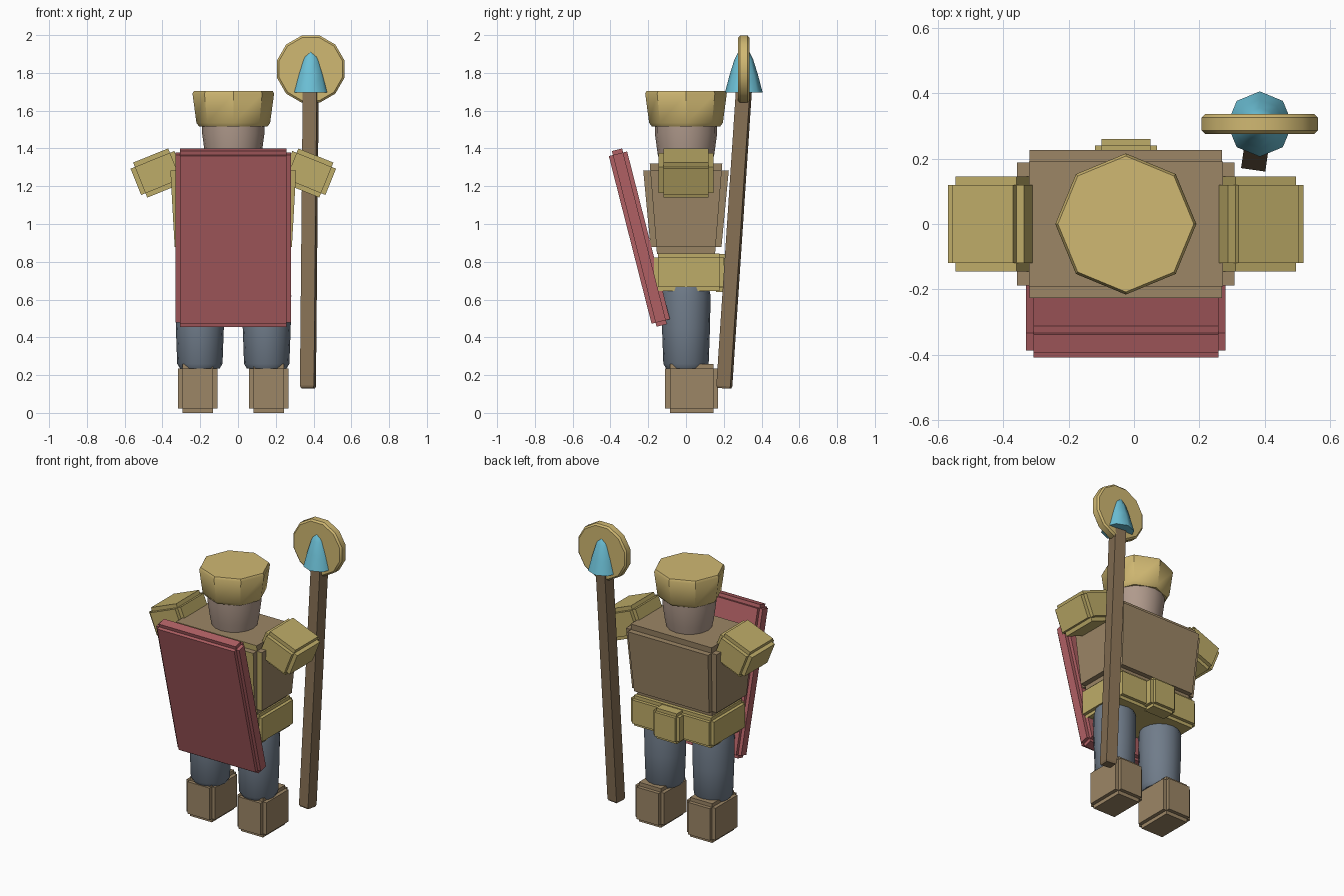
import bpy, bmesh, math
from mathutils import Matrix, Vector

cube = bpy.data.objects.get("Cube")
if cube:
    bpy.data.objects.remove(cube, do_unlink=True)


def material(name, r, g, b):
    lin = [((c / 255 + 0.055) / 1.055) ** 2.4 for c in (r, g, b)]
    m = bpy.data.materials.new(name)
    m.use_nodes = True
    m.diffuse_color = (*lin, 1)
    m.node_tree.nodes["Principled BSDF"].inputs["Base Color"].default_value = (*lin, 1)
    return m


GOLD = material("gold", 208, 184, 114)
OLIVE = material("dull_gold", 190, 172, 104)
LEATHER = material("leather_brown", 156, 134, 102)
WOOD = material("dark_wood", 134, 112, 84)
RED = material("shield_red", 176, 96, 100)
SLATE = material("slate_cloth", 112, 124, 138)
SKIN = material("skin", 176, 154, 140)
CRYSTAL = material("crystal_blue", 108, 192, 214)

BODY_X = -0.025


def finish(name, bm, *mats, smooth=None):
    mesh = bpy.data.meshes.new(name)
    bmesh.ops.recalc_face_normals(bm, faces=bm.faces[:])
    bm.to_mesh(mesh)
    bm.free()
    for m in mats:
        mesh.materials.append(m)
    obj = bpy.data.objects.new(name, mesh)
    bpy.context.collection.objects.link(obj)
    if smooth:
        bpy.ops.object.select_all(action='DESELECT')
        obj.select_set(True)
        bpy.context.view_layer.objects.active = obj
        bpy.ops.object.shade_smooth_by_angle(angle=math.radians(smooth))
    return obj


def notched_box(name, center, size, step, mat, tilt=Matrix(), foot=(1, 1), back=None):
    """Box with stepped edges: three crossed boxes, each full length on one axis."""
    bm = bmesh.new()
    for axis in range(3):
        dims = [size[i] - (0 if i == axis else 2 * step) for i in range(3)]
        bmesh.ops.create_cube(bm, size=1, matrix=Matrix.Diagonal((*dims, 1)))
    for v in bm.verts:
        t = 0.5 - v.co.z / size[2]
        v.co.x *= 1 + (foot[0] - 1) * t
        v.co.y *= 1 + (foot[1] - 1) * t
    if back:
        bm.normal_update()
        for f in bm.faces:
            f.material_index = int(f.normal.y < -0.8)
    bm.transform(Matrix.Translation(center) @ tilt)
    return finish(name, bm, *([mat, back] if back else [mat]))


def turned(name, center, profile, sides, mat, turn=Matrix(), smooth=50, phase=0.0):
    """Closed lathe of (radius, height) points around z."""
    bm = bmesh.new()
    rings = []
    for r, z in profile:
        angles = [phase + math.tau * i / sides for i in range(sides)]
        rings.append([bm.verts.new((r * math.cos(a), r * math.sin(a), z)) for a in angles])
    for low, high in zip(rings, rings[1:]):
        for i in range(sides):
            j = (i + 1) % sides
            bm.faces.new((low[i], low[j], high[j], high[i]))
    bm.faces.new(rings[0][::-1])
    bm.faces.new(rings[-1])
    bm.transform(Matrix.Translation(center) @ turn)
    return finish(name, bm, mat, smooth=smooth)


# Torso, belt and buckle
notched_box("torso", (BODY_X, 0, 1.08), (0.67, 0.46, 0.48), 0.038, LEATHER,
            foot=(0.92, 0.8), back=OLIVE)
notched_box("belt", (BODY_X, 0.015, 0.745), (0.61, 0.37, 0.2), 0.022, OLIVE)
notched_box("buckle", (BODY_X, 0.2, 0.74), (0.19, 0.12, 0.2), 0.02, OLIVE)

# Paired legs, boots and shoulder guards
for side, s in (("left", 1), ("right", -1)):
    turned(side + "_leg", (BODY_X + s * 0.177, 0, 0),
           [(0.105, 0.235), (0.12, 0.26), (0.127, 0.45), (0.13, 0.62), (0.12, 0.67)],
           16, SLATE)
    notched_box(side + "_boot", (BODY_X + s * 0.188, 0.03, 0.13),
                (0.21, 0.28, 0.26), 0.024, LEATHER)
    notched_box(side + "_shoulder_guard", (BODY_X + s * 0.4, 0, 1.27),
                (0.25, 0.29, 0.2), 0.025, OLIVE,
                tilt=Matrix.Rotation(s * math.radians(22), 4, 'Y'))

# Head and hat
turned("head", (BODY_X, 0, 0), [(0.13, 1.28), (0.15, 1.37), (0.165, 1.48), (0.165, 1.56)],
       16, SKIN)
turned("hat", (BODY_X, 0, 0),
       [(0.18, 1.515), (0.195, 1.535), (0.216, 1.69), (0.208, 1.705)], 8, GOLD, smooth=40)

# Leaning shield
notched_box("shield", (BODY_X, -0.247, 0.928), (0.61, 0.1, 0.96), 0.022, RED,
            tilt=Matrix.Rotation(math.radians(14.3), 4, 'X'))

# Staff with disc and crystal tip
foot, top = Vector((0.37, 0.202, 0.13)), Vector((0.385, 0.306, 1.7))
shaft = top - foot
turned("staff_shaft", foot, [(0.046, 0), (0.053, 0.012), (0.053, shaft.length)], 4, WOOD,
       turn=shaft.to_track_quat('Z', 'Y').to_matrix().to_4x4(), smooth=20, phase=math.pi / 4)
turned("staff_disc", (0.385, 0.306, 1.82),
       [(0.173, -0.03), (0.184, -0.02), (0.184, 0.02), (0.173, 0.03)], 12, GOLD,
       turn=Matrix.Rotation(math.pi / 2, 4, 'X'), smooth=35, phase=math.pi / 12)
turned("staff_crystal", (0.385, 0.306, 0),
       [(0.1, 1.695), (0.075, 1.79), (0.05, 1.87), (0.02, 1.93), (0.008, 1.936)], 8, CRYSTAL)
